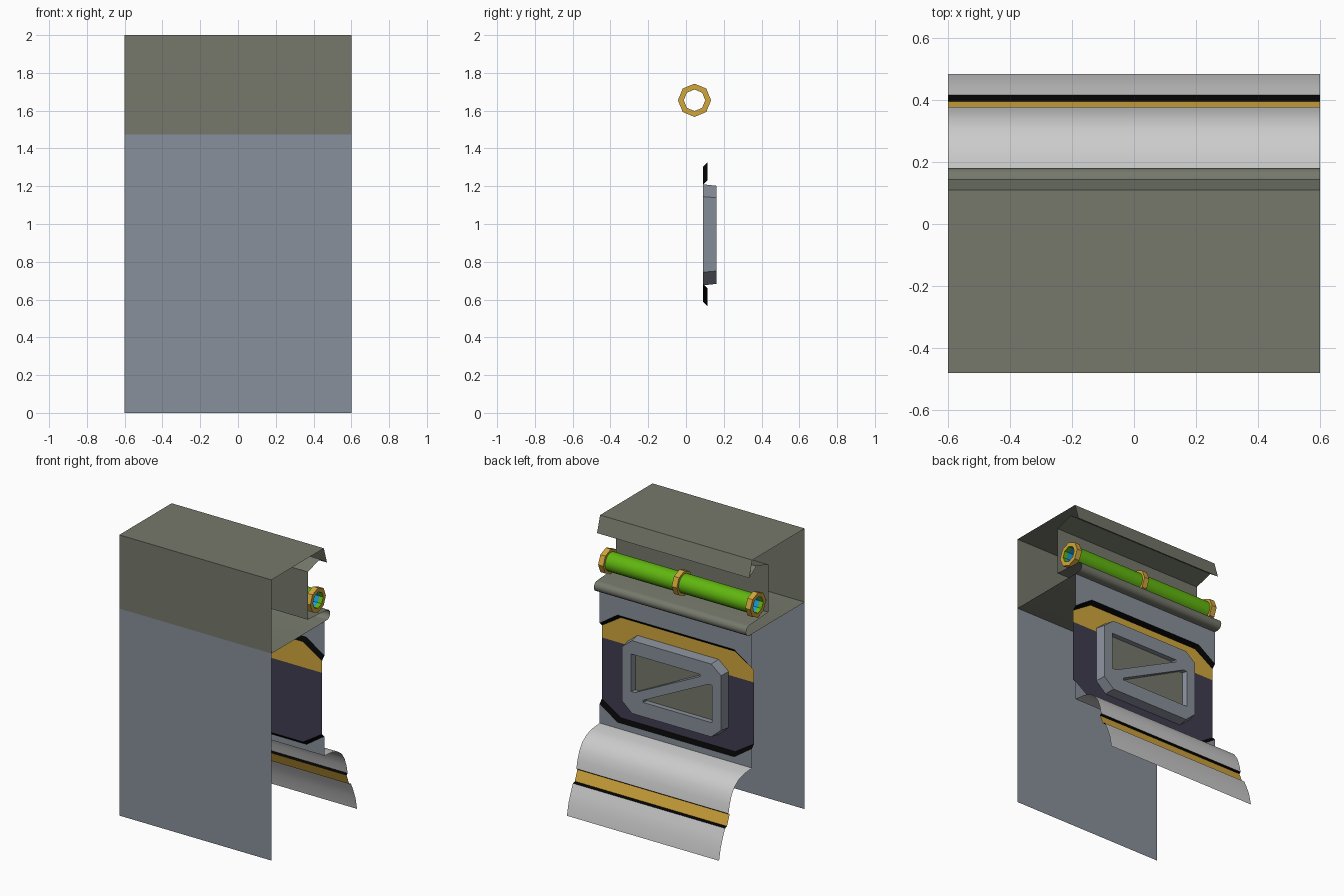
import bpy, bmesh, math

if "Cube" in bpy.data.objects:
    bpy.data.objects.remove(bpy.data.objects["Cube"])

W = 0.6        # half width of the wall section
MID = 0.945    # mid height of the access panel


def mat(name, r, g, b):
    m = bpy.data.materials.new(name)
    m.diffuse_color = (r, g, b, 1)
    m.use_nodes = True
    m.node_tree.nodes["Principled BSDF"].inputs["Base Color"].default_value = m.diffuse_color
    return m


OLIVE = mat("olive", 0.18, 0.19, 0.148)
STEEL = mat("steel", 0.25, 0.277, 0.327)
GOLD = mat("gold", 0.64, 0.38, 0.045)
BLACK = mat("black", 0.001, 0.001, 0.001)
PURPLE = mat("dark_purple", 0.050, 0.046, 0.080)
GREEN = mat("green", 0.12, 0.47, 0.005)
BLUE = mat("blue", 0.01, 0.35, 0.72)


def make(name, verts, faces, material=None, smooth=False):
    me = bpy.data.meshes.new(name)
    me.from_pydata(verts, [], faces)
    ob = bpy.data.objects.new(name, me)
    bpy.context.collection.objects.link(ob)
    if material:
        me.materials.append(material)
    if smooth:
        bpy.ops.object.select_all(action='DESELECT')
        ob.select_set(True)
        bpy.context.view_layer.objects.active = ob
        bpy.ops.object.shade_smooth_by_angle(angle=math.radians(35))
    return ob


def sheet(name, profile, material=None, smooth=False, closed=False):
    """Open-ended sheet: a (y, z) profile drawn across the full width."""
    n = len(profile)
    verts = [(x, y, z) for x in (-W, W) for y, z in profile]
    faces = [(i, (i + 1) % n, n + (i + 1) % n, n + i)
             for i in range(n if closed else n - 1)]
    return make(name, verts, faces, material, smooth)


def plate(name, outline, y, material):
    """Flat upright (x, z) polygon."""
    return make(name, [(x, y, z) for x, z in outline],
                [tuple(range(len(outline)))], material)


def lathe(name, profile, sides, material, smooth=False):
    """Spin an (x, radius) profile about the pipe axis."""
    verts, faces, n = [], [], len(profile)
    for s in range(sides):
        a = math.tau * s / sides
        verts += [(x, 0.045 + r * math.sin(a), 1.655 + r * math.cos(a)) for x, r in profile]
    for s in range(sides):
        t = (s + 1) % sides
        for i in range(n - 1):
            faces.append((s * n + i, s * n + i + 1, t * n + i + 1, t * n + i))
    return make(name, verts, faces, material, smooth)


# Upper housing: open-ended box with lip, pipe recess and rolled shelf edge
roll = [(0.144 + 0.036 * math.cos(a), 1.511 + 0.036 * math.sin(a))
        for a in [math.radians(90 - 22.5 * i) for i in range(9)]]
sheet("upper_housing",
      [(-0.48, 1.475), (-0.48, 2), (0.11, 2), (0.145, 1.885), (0.065, 1.94),
       (-0.07, 1.90), (-0.07, 1.56)] + roll, OLIVE, smooth=True, closed=True)

# Lower front wall
sheet("front_wall", [(-0.48, 0), (-0.48, 1.475)], STEEL)

# Back wall pieces above and below the inset, with black bevelled edges
outer = [(W, 1.232), (0.46, 1.327), (-0.46, 1.327), (-W, 1.232)]
inner = [(W, 1.207), (0.45, 1.302), (-0.45, 1.302), (-W, 1.207)]


def flip(pts):
    return [(x, 2 * MID - z) for x, z in pts]


for side, edge, out, inn in (("upper", 1.475, outer, inner),
                             ("lower", 0.52, flip(outer), flip(inner))):
    plate(side + "_back_wall", [(-W, edge), (W, edge)] + out, 0.115, STEEL)
    make(side + "_black_edge",
         [(x, 0.115, z) for x, z in out] + [(x, 0.09, z) for x, z in inn],
         [(i, i + 1, i + 5, i + 4) for i in range(3)], BLACK)

# Inset panel: gold band over dark field
plate("inset_gold_band", inner + [(-W, 1.12), (W, 1.12)], 0.09, GOLD)
plate("inset_dark_field", [(-W, 1.12), (W, 1.12)] + flip(inner), 0.09, PURPLE)

# Window frame: chamfered plate with two triangular openings
hole = [(0.32, 1.105), (-0.225, 1.105), (-0.225, 1.09), (0.29, 0.838), (0.32, 0.838)]
loops = [
    [(0.32, 1.21), (0.40, 1.145), (0.40, 0.745), (0.32, 0.675),
     (-0.32, 0.675), (-0.40, 0.745), (-0.40, 1.145), (-0.32, 1.21)],
    hole,
    [(-x, 2 * MID - z) for x, z in hole],
]
bm = bmesh.new()
for pts in loops:
    vs = [bm.verts.new((x, 0.162, z)) for x, z in pts]
    for i, v in enumerate(vs):
        bm.edges.new((v, vs[(i + 1) % len(vs)]))
bmesh.ops.triangle_fill(bm, use_beauty=True, use_dissolve=False, edges=bm.edges[:])
ring_edges = [e for e in bm.edges if len(e.link_faces) == 1]
ext = bmesh.ops.extrude_edge_only(bm, edges=ring_edges)
back = {v for v in ext["geom"] if isinstance(v, bmesh.types.BMVert)}
for v in bm.verts:
    is_outer = abs(v.co.x) > 0.35 or not 0.70 < v.co.z < 1.17
    if v in back:
        v.co.y = 0.09 if is_outer else 0.125
        if not is_outer:               # openings narrow towards the pane
            v.co.x *= 0.97
    elif is_outer:                     # outer edge tapers outwards
        v.co.x *= 0.975
        v.co.z = MID + (v.co.z - MID) * 0.97
bmesh.ops.recalc_face_normals(bm, faces=bm.faces[:])
frame = make("window_frame", [], [], STEEL)
bm.to_mesh(frame.data)
bm.free()
plate("window_pane", [(-0.35, 0.74), (0.35, 0.74), (0.35, 1.15), (-0.35, 1.15)], 0.125, OLIVE)

# Flared lower skirt with an inset gold stripe
sheet("skirt_top", [(0.115, 0.52), (0.20, 0.512), (0.26, 0.495), (0.31, 0.46),
                    (0.345, 0.41), (0.366, 0.35), (0.378, 0.295)], smooth=True)
sheet("skirt_upper_black_edge", [(0.378, 0.295), (0.366, 0.285)], BLACK)
sheet("skirt_gold_stripe", [(0.366, 0.285), (0.395, 0.212)], GOLD)
sheet("skirt_lower_black_edge", [(0.395, 0.212), (0.416, 0.205)], BLACK)
sheet("skirt_bottom", [(0.416, 0.205), (0.441, 0.15), (0.466, 0.085), (0.484, 0)], smooth=True)

# Pipe with lining and three octagonal collars
lathe("pipe", [(-0.59, 0.067), (0.59, 0.067)], 16, GREEN, smooth=True)
lathe("pipe_lining", [(-0.57, 0.057), (0.57, 0.057)], 8, BLUE)
for name, x in (("left", -0.58), ("middle", 0), ("right", 0.58)):
    lathe(name + "_pipe_collar",
          [(x - 0.02, 0.057), (x - 0.02, 0.088), (x + 0.02, 0.088), (x + 0.02, 0.057)],
          8, GOLD)
for name, s in (("left", -1), ("right", 1)):
    lathe(name + "_pipe_mouth", [(s * 0.57, 0.057), (s * 0.6, 0.057)], 8, GREEN)
